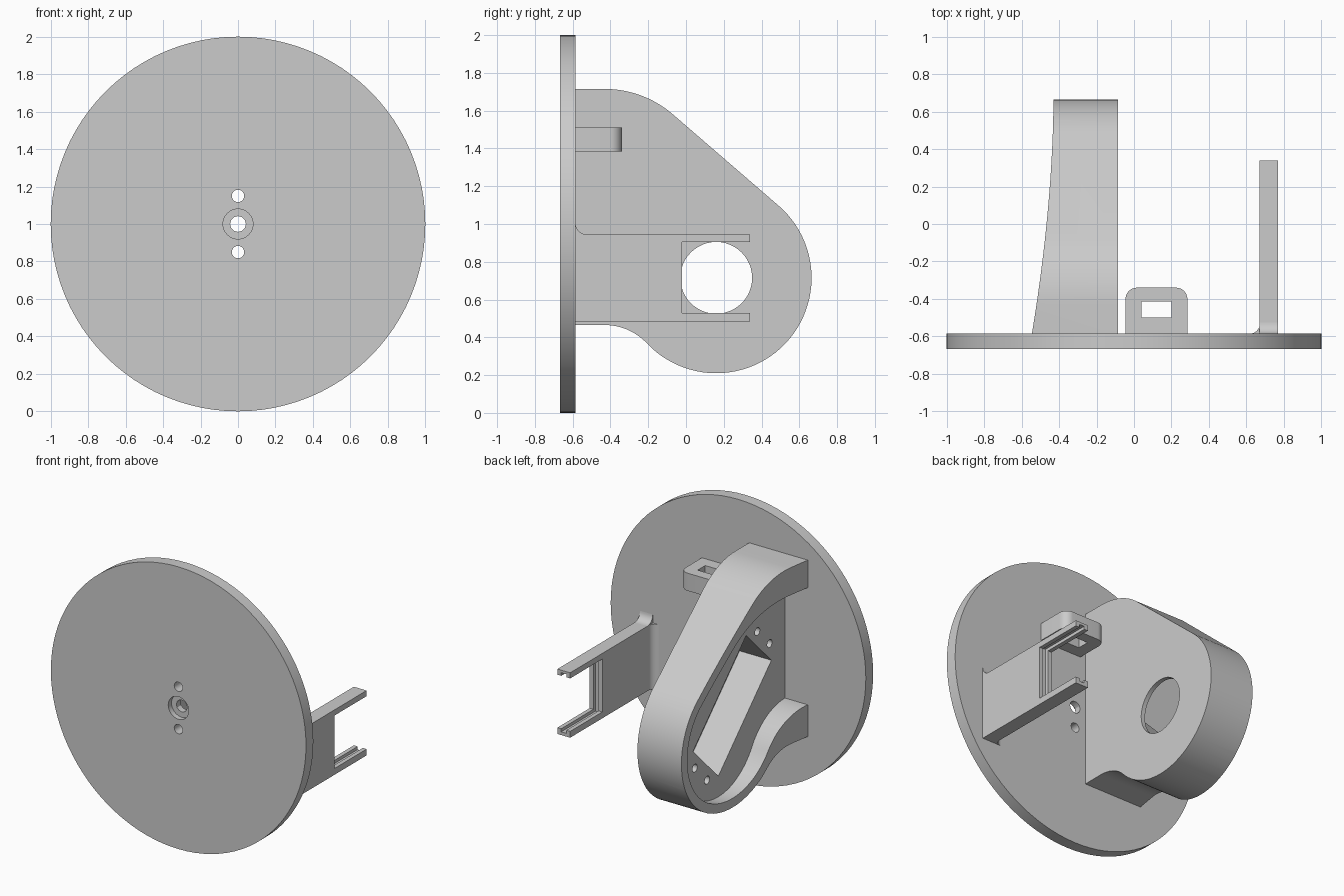
import bpy
import bmesh
from math import sin, cos, radians

cube = bpy.data.objects.get("Cube")
if cube:
    bpy.data.objects.remove(cube, do_unlink=True)

grey = bpy.data.materials.new("light_grey")
grey.use_nodes = True
grey.diffuse_color = (0.6, 0.6, 0.6, 1)
grey.node_tree.nodes["Principled BSDF"].inputs["Base Color"].default_value = (0.6, 0.6, 0.6, 1)


def arc(cx, cy, r, start, end, n=16):
    angles = [radians(start + (end - start) * i / n) for i in range(n + 1)]
    return [(cx + r * cos(a), cy + r * sin(a)) for a in angles]


def circle(cx, cy, r, n=32):
    return arc(cx, cy, r, 0, 360, n)[:-1]


def rect(x0, y0, x1, y1):
    return [(x0, y0), (x1, y0), (x1, y1), (x0, y1)]


def prism(name, outline, axis, low, high):
    """Extrude a 2D outline along an axis; outline uses the other two axes in order."""
    place = {"x": lambda p, d: (d, p[0], p[1]),
             "y": lambda p, d: (p[0], d, p[1]),
             "z": lambda p, d: (p[0], p[1], d)}[axis]
    bm = bmesh.new()
    ends = [[bm.verts.new(place(p, d)) for p in outline] for d in (low, high)]
    bm.faces.new(ends[0])
    bm.faces.new(ends[1])
    n = len(outline)
    for i in range(n):
        j = (i + 1) % n
        bm.faces.new((ends[0][i], ends[0][j], ends[1][j], ends[1][i]))
    bmesh.ops.recalc_face_normals(bm, faces=bm.faces)
    mesh = bpy.data.meshes.new(name)
    bm.to_mesh(mesh)
    bm.free()
    mesh.materials.append(grey)
    obj = bpy.data.objects.new(name, mesh)
    bpy.context.collection.objects.link(obj)
    return obj


def cut(obj, *cutter_args):
    """Subtract a prism from an object and discard the cutter."""
    cutter = prism("cutter", *cutter_args)
    cutter.hide_render = True
    mod = obj.modifiers.new("cut", "BOOLEAN")
    mod.operation = "DIFFERENCE"
    mod.solver = "EXACT"
    mod.object = cutter
    graph = bpy.context.evaluated_depsgraph_get()
    mesh = bpy.data.meshes.new_from_object(obj.evaluated_get(graph))
    obj.modifiers.clear()
    obj.data = mesh
    bpy.data.objects.remove(cutter, do_unlink=True)


BACK = -0.585    # rear face of the disc
ROOT = -0.6      # parts are sunk slightly into the disc
parts = []

# Round face plate with a counterbored centre hole and two screw holes
disc = prism("disc_plate", circle(0, 1, 1, 96), "y", -0.667, BACK)
cut(disc, circle(0, 1, 0.08), "y", -0.7, -0.63)
cut(disc, circle(0, 1, 0.042, 12), "y", -0.7, -0.5)
for z in (0.85, 1.15):
    cut(disc, circle(0, z, 0.033, 20), "y", -0.7, -0.5)
parts.append(disc)

# Motor housing: teardrop block with a round end
HY, HZ = 0.16, 0.715
outer = [(ROOT, 0.465)]
outer += arc(-0.43, 0.16, 0.305, 90, 43.2)
outer += arc(HY, HZ, 0.505, 223.2, 409.2, 48)[1:]
outer += arc(-0.43, 1.165, 0.55, 49.2, 90)
outer.append((ROOT, 1.715))
housing = prism("motor_housing", outer, "x", -0.6, -0.085)

# Hollow, open towards the side and towards the disc
inner = [(-0.65, 0.69)]
inner += arc(BACK, 0.254, 0.436, 90, 31.7)
inner += arc(HY, HZ, 0.44, 211.7, 409.2, 48)[1:]
inner += arc(-0.4, 0.714, 0.806, 49.2, 90)
inner.append((-0.65, 1.52))
cut(housing, inner, "x", -0.8, -0.366)

# Curved trim of the open side
trim = [(-0.9, -0.7)]
for i in range(25):
    y = -0.7 + i * 0.06
    trim.append((-0.43 - 0.115 * (max(0, 0.667 - y) / 1.252) ** 1.8, y))
trim.append((-0.9, 0.74))
cut(housing, trim, "z", 0, 2)


# Diagonal motor pocket, its screw holes and the shaft opening
def diagonal(along, across):
    return (0.005 + (along + across) * 0.7071, 0.86 + (across - along) * 0.7071)


pocket = [diagonal(a, b) for a, b in rect(-0.42, -0.2, 0.42, 0.2)]
cut(housing, pocket, "x", -0.5, -0.116)
cut(housing, circle(HY, HZ, 0.19, 48), "x", -0.3, 0)
for along in (-0.495, 0.495):
    for across in (-0.097, 0.097):
        cut(housing, circle(*diagonal(along, across), 0.028, 16), "x", -0.5, -0.2)
parts.append(housing)

# Cable loop with rounded outer corners
loop = [(-0.045, ROOT), (0.285, ROOT)]
loop += arc(0.225, -0.4, 0.06, 0, 90, 8) + arc(0.015, -0.4, 0.06, 90, 180, 8)
cable_loop = prism("cable_loop", loop, "z", 1.385, 1.51)
cut(cable_loop, rect(0.04, -0.5, 0.2, -0.415), "z", 1.3, 1.6)
parts.append(cable_loop)

# Forked arm with a groove around the inside of the fork
arm = prism("forked_arm", rect(ROOT, 0.485, 0.34, 0.945), "x", 0.67, 0.77)
cut(arm, rect(-0.02, 0.53, 0.4, 0.905), "x", 0.6, 0.8)
cut(arm, rect(-0.045, 0.508, 0.4, 0.927), "x", 0.7, 0.74)
parts.append(arm)

# Fillets where the arm meets the disc
side = [(0.68, ROOT), (0.62, ROOT)] + arc(0.62, -0.535, 0.05, 270, 360, 8) + [(0.68, -0.535)]
parts.append(prism("arm_side_fillet", side, "z", 0.485, 0.945))
top = [(ROOT, 0.93), (ROOT, 1.005)] + arc(-0.525, 1.005, 0.06, 180, 270, 8) + [(-0.525, 0.93)]
parts.append(prism("arm_top_fillet", top, "x", 0.67, 0.77))

# Smooth shading with sharp edges
bpy.ops.object.select_all(action="DESELECT")
for obj in parts:
    obj.select_set(True)
bpy.context.view_layer.objects.active = disc
bpy.ops.object.shade_smooth_by_angle(angle=radians(30))
